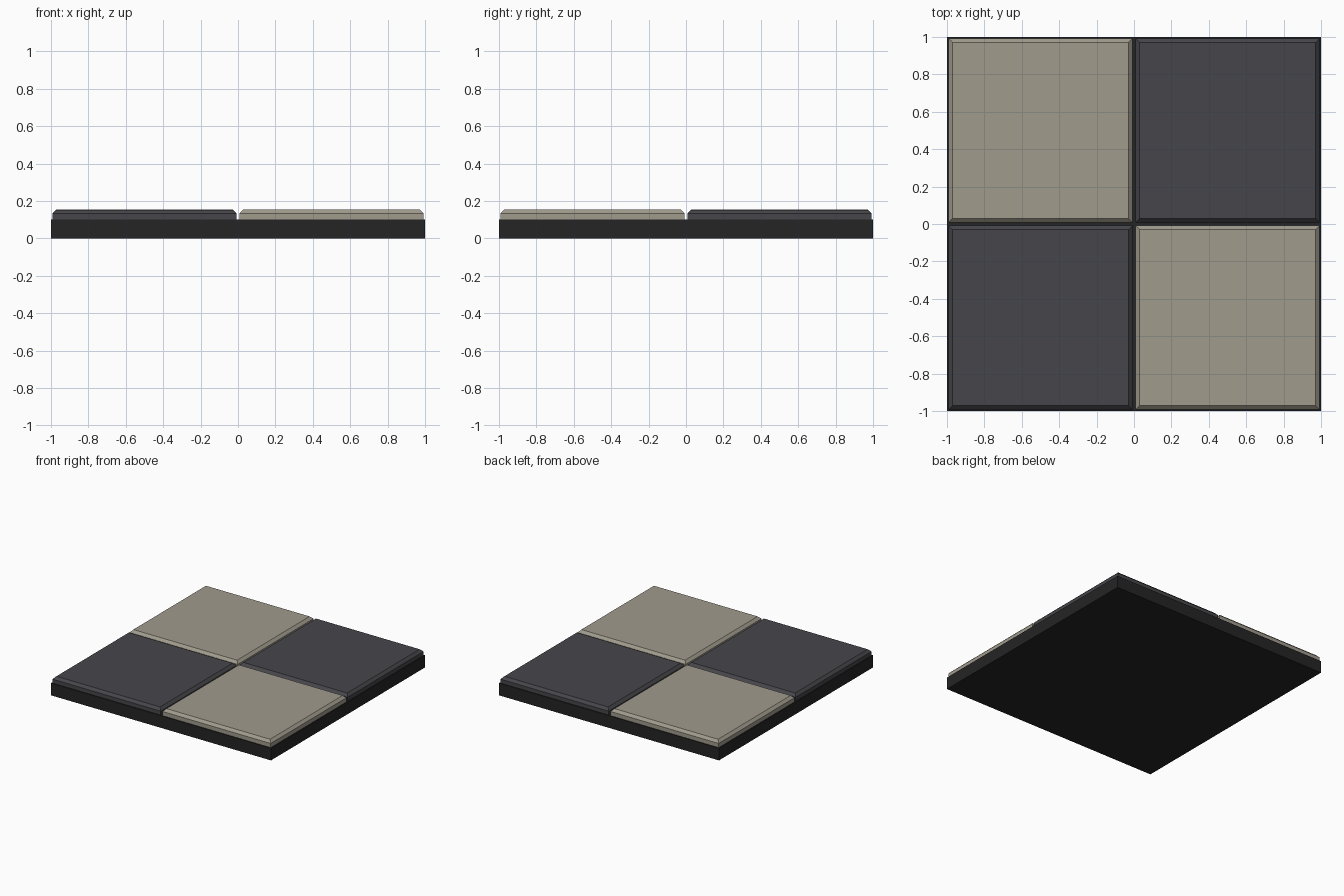
import bpy, bmesh

if "Cube" in bpy.data.objects:
    bpy.data.objects.remove(bpy.data.objects["Cube"])

def material(name, rgb):
    m = bpy.data.materials.new(name)
    m.diffuse_color = (*rgb, 1)
    m.use_nodes = True
    m.node_tree.nodes["Principled BSDF"].inputs["Base Color"].default_value = m.diffuse_color
    return m

black = material("black", (0.018, 0.018, 0.018))
light = material("warm_stone", (0.35, 0.325, 0.265))
dark = material("charcoal", (0.061, 0.059, 0.068))

def box(name, centre, size, mat, chamfer=0.0):
    bm = bmesh.new()
    bmesh.ops.create_cube(bm, size=1)
    for v in bm.verts:
        v.co = [v.co[i] * size[i] for i in range(3)]
    if chamfer:
        # chamfer only the top rim
        rim = [e for e in bm.edges if all(v.co.z > 0 for v in e.verts)]
        bmesh.ops.bevel(bm, geom=rim, offset=chamfer, segments=1, affect='EDGES')
    me = bpy.data.meshes.new(name)
    bm.to_mesh(me)
    bm.free()
    me.materials.append(mat)
    ob = bpy.data.objects.new(name, me)
    ob.location = centre
    bpy.context.collection.objects.link(ob)
    return ob

# base slab
box("base_slab", (0, 0, 0.05), (2, 2, 0.1), black)

# four chequered floor tiles with chamfered tops
for sx, xn in ((-1, "left"), (1, "right")):
    for sy, yn in ((-1, "front"), (1, "back")):
        mat = dark if sx == sy else light
        top = 0.153 if sx == sy else 0.155
        bottom = 0.095
        box(f"tile_{yn}_{xn}", (sx * 0.5, sy * 0.5, (top + bottom) / 2),
            (0.984, 0.984, top - bottom), mat, 0.021)
